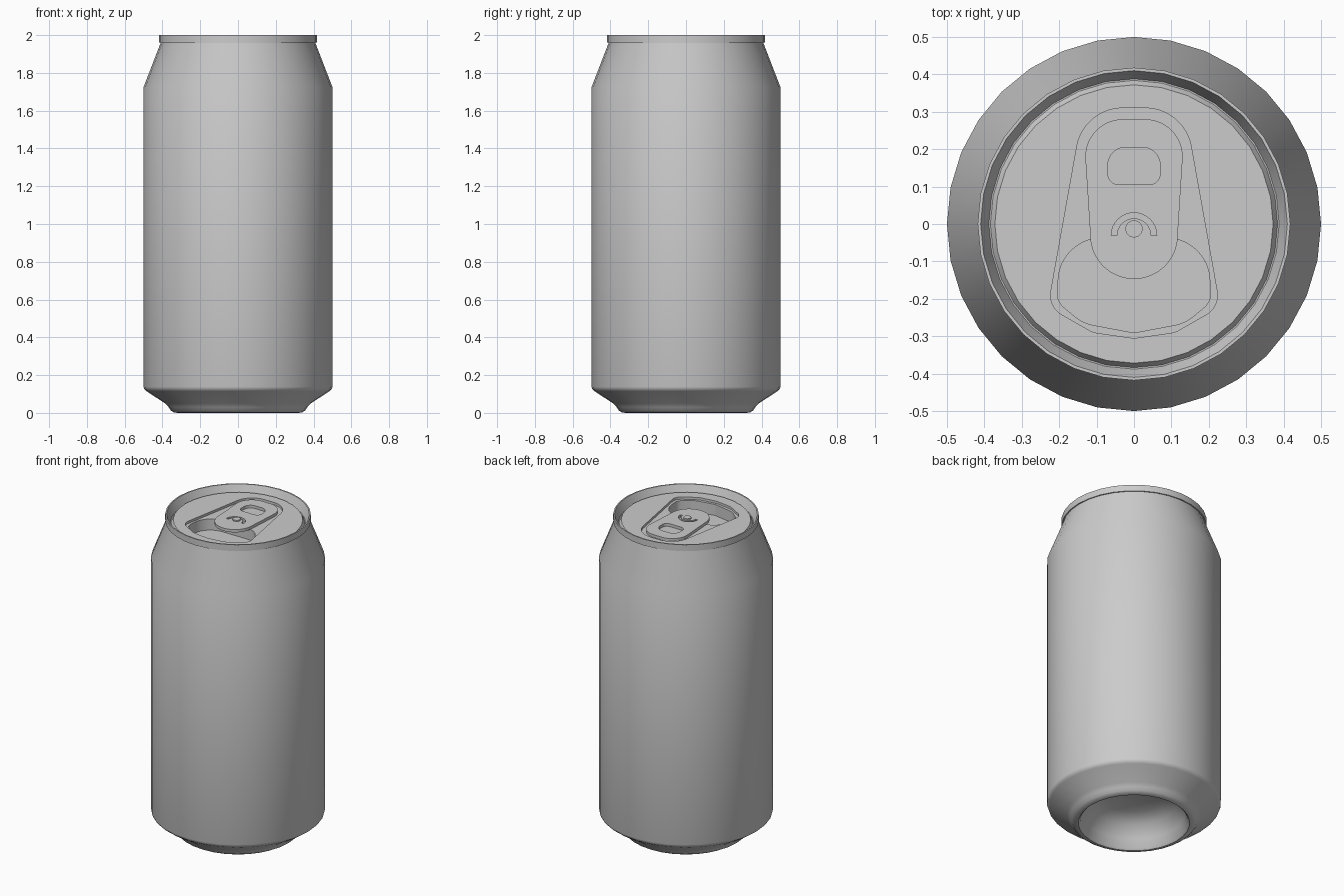
import bpy, bmesh, math
from math import sin, cos, pi, tau

if "Cube" in bpy.data.objects:
    bpy.data.objects.remove(bpy.data.objects["Cube"])

metal = bpy.data.materials.new("brushed grey metal")
metal.use_nodes = True
grey = (0.6, 0.6, 0.6, 1)
metal.diffuse_color = grey
metal.node_tree.nodes["Principled BSDF"].inputs["Base Color"].default_value = grey

SIDES = 32
LID, FLOOR = 1.965, 1.95


def make_object(name, bm):
    bmesh.ops.recalc_face_normals(bm, faces=bm.faces)
    mesh = bpy.data.meshes.new(name)
    bm.to_mesh(mesh)
    bm.free()
    mesh.materials.append(metal)
    obj = bpy.data.objects.new(name, mesh)
    bpy.context.collection.objects.link(obj)
    return obj


def lathe(name, profile):
    """Revolve an (r, z) profile and cap both of its ends."""
    bm = bmesh.new()
    rings = [[bm.verts.new((r * sin(tau * i / SIDES), r * cos(tau * i / SIDES), z))
              for i in range(SIDES)] for r, z in profile]
    for a, b in zip(rings, rings[1:]):
        for i in range(SIDES):
            j = (i + 1) % SIDES
            bm.faces.new((a[i], a[j], b[j], b[i]))
    bm.faces.new(rings[0])
    bm.faces.new(rings[-1])
    return make_object(name, bm)


def hull(circles, steps=64):
    """Rounded outline stretched around circles (x, y, r), mirrored in x."""
    circles = circles + [(-x, y, r) for x, y, r in circles if x]
    points = []
    for i in range(steps):
        dx, dy = cos(tau * (i + 0.5) / steps), sin(tau * (i + 0.5) / steps)
        x, y, r = max(circles, key=lambda c: c[0] * dx + c[1] * dy + c[2])
        points.append((x + r * dx, y + r * dy))
    return points


def prism(name, outline, bottom, top):
    bm = bmesh.new()
    face = bm.faces.new([bm.verts.new((x, y, bottom)) for x, y in outline])
    out = bmesh.ops.extrude_face_region(bm, geom=[face])["geom"]
    for v in out:
        if isinstance(v, bmesh.types.BMVert):
            v.co.z = top
    return make_object(name, bm)


def cut(obj, cutter):
    mod = obj.modifiers.new("cut", 'BOOLEAN')
    mod.operation, mod.solver, mod.object = 'DIFFERENCE', 'EXACT', cutter
    bpy.context.view_layer.objects.active = obj
    bpy.ops.object.modifier_apply(modifier=mod.name)
    bpy.data.objects.remove(cutter)


def smooth(obj, degrees):
    bpy.ops.object.select_all(action='DESELECT')
    obj.select_set(True)
    bpy.context.view_layer.objects.active = obj
    bpy.ops.object.shade_smooth_by_angle(angle=math.radians(degrees))


# Can body: hollow base, foot, wall, neck, rim, groove and lid
can = lathe("can_body", [
    (0.165, 0.17), (0.24, 0.13), (0.29, 0.06), (0.31, 0.01), (0.32, 0),
    (0.338, 0.002), (0.355, 0.012), (0.367, 0.03), (0.385, 0.05),
    (0.485, 0.115), (0.496, 0.125), (0.5, 0.138),
    (0.5, 1.725), (0.411, 1.955), (0.411, 1.96),
    (0.418, 1.96), (0.418, 2), (0.41, 2),
    (0.388, 1.945), (0.384, 1.945), (0.372, LID)])

# Shallow panel pressed into the lid, and the deeper mouth
panel = hull([(0.03, 0.185, 0.125), (0.163, -0.19, 0.06),
              (0.09, -0.232, 0.06), (0, -0.245, 0.06)])
mouth = hull([(0.085, -0.155, 0.118), (0.155, -0.185, 0.05), (0, -0.24, 0.05)])
cut(can, prism("panel_cutter", panel, FLOOR, 2.1))
cut(can, prism("mouth_cutter", mouth, FLOOR - 0.07, 2.1))
smooth(can, 40)

# Pull tab with finger hole and curved slot
tab = prism("pull_tab", hull([(0.03, 0.18, 0.1), (0, -0.03, 0.117)]),
            FLOOR, FLOOR + 0.018)
hole = hull([(0.022, 0.157, 0.048), (0.04, 0.135, 0.03)])
angles = [pi * i / 16 for i in range(17)]
slot = [(0.061 * cos(a), 0.061 * sin(a) - 0.031) for a in angles]
slot += [(0.046 * cos(a), 0.046 * sin(a) - 0.031) for a in reversed(angles)]
for name, outline in (("hole_cutter", hole), ("slot_cutter", slot)):
    cut(tab, prism(name, outline, 1.9, 2.1))
smooth(tab, 30)

# Rivet holding the tab
rivet = prism("rivet", hull([(0, -0.013, 0.023)], 24), FLOOR, FLOOR + 0.026)
smooth(rivet, 30)
